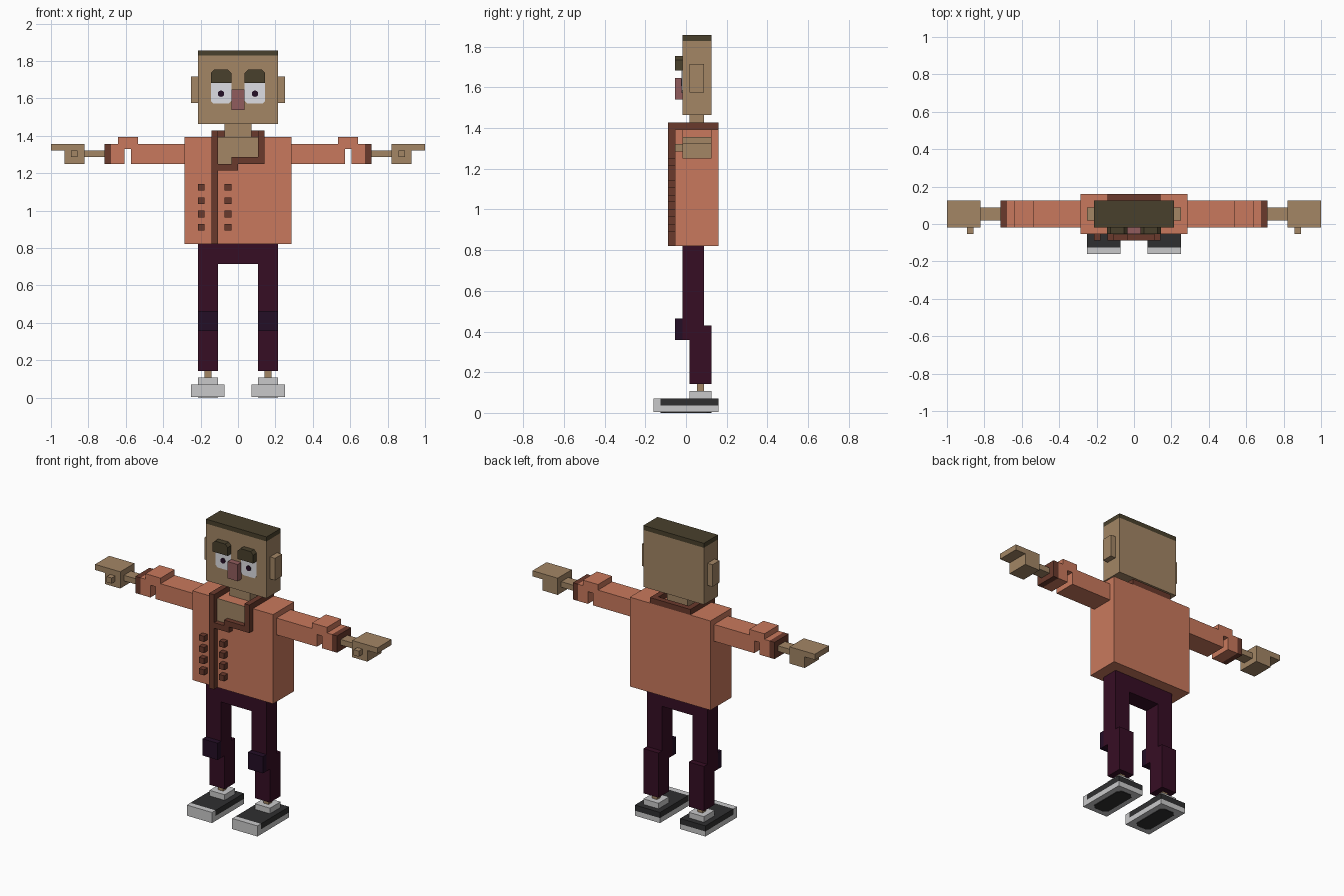
import bpy, bmesh, math
from mathutils import Vector

if "Cube" in bpy.data.objects:
    bpy.data.objects.remove(bpy.data.objects["Cube"])

U = 1 / 28  # one block


def material(name, rgb):
    m = bpy.data.materials.new(name)
    lin = [((c / 255 + 0.055) / 1.055) ** 2.4 for c in rgb]
    m.diffuse_color = (*lin, 1)
    m.use_nodes = True
    m.node_tree.nodes["Principled BSDF"].inputs["Base Color"].default_value = m.diffuse_color
    return m


ORANGE = material("jacket orange", (201, 121, 93))
SKIN = material("skin tan", (163, 134, 101))
HAIR = material("hair olive", (73, 64, 44))
TRIM = material("trim brown", (106, 58, 44))
PANTS = material("trouser plum", (54, 13, 36))
DARK = material("dark indigo", (36, 14, 38))
GREY = material("shoe grey", (201, 201, 202))
BLACK = material("shoe charcoal", (47, 47, 48))
NOSE = material("nose pink", (145, 92, 93))
WHITE = material("eye white", (222, 222, 227))


def prism(name, mat, pts, lo, hi, axis=1, mirror=False):
    """Extrude a profile (the two other axes, in order) from lo to hi."""
    bm = bmesh.new()

    def place(p, d):
        c = list(p)
        c.insert(axis, d)
        return Vector(c) * U

    face = bm.faces.new([bm.verts.new(place(p, lo)) for p in pts])
    ext = bmesh.ops.extrude_face_region(bm, geom=[face])
    step = place((0, 0), hi - lo)
    for v in ext["geom"]:
        if isinstance(v, bmesh.types.BMVert):
            v.co += step
    bmesh.ops.recalc_face_normals(bm, faces=bm.faces)
    me = bpy.data.meshes.new(name)
    bm.to_mesh(me)
    bm.free()
    me.materials.append(mat)
    ob = bpy.data.objects.new(name, me)
    bpy.context.collection.objects.link(ob)
    if mirror:
        ob.modifiers.new("other side", 'MIRROR')
    return ob


def box(name, mat, x, y, z, mirror=False):
    pts = [(x[0], z[0]), (x[1], z[0]), (x[1], z[1]), (x[0], z[1])]
    return prism(name, mat, pts, y[0], y[1], 1, mirror)


# Head
box("head", SKIN, (-6, 6), (-.5, 3.5), (41, 51.2))
box("hair", HAIR, (-6, 6), (-.5, 3.5), (51.2, 52))
box("ear", SKIN, (6, 7), (.5, 2.5), (44.1, 48.05), True)
box("nose", NOSE, (-1, 1), (-1.5, -.5), (43.1, 46.1))
box("neck", SKIN, (-2, 2), (.5, 2.5), (38.5, 41))
prism("eyebrow", HAIR, [(1, 47.1), (4.05, 47.1), (4.05, 48.6), (3.55, 49.1),
                        (1.5, 49.1), (1, 48.6)], -1.5, -.5, 1, True)
prism("eye", WHITE, [(1, 44.4), (1.4, 44), (3.65, 44), (4.05, 44.4),
                     (4.05, 47.2), (1, 47.2)], -.6, -.5, 1, True)
prism("pupil", DARK, [(2.55 + .48 * math.cos(math.tau * i / 12),
                       45.5 + .48 * math.sin(math.tau * i / 12))
                      for i in range(12)], -.7, -.6, 1, True)

# Jacket
box("jacket", ORANGE, (-8, 8), (-1.5, 4.5), (23, 39))
box("bare_chest", SKIN, (-3, 3), (-1.6, -1.5), (35, 39))
prism("jacket_trim", TRIM, [(-4, 23), (-3, 23), (-3, 34), (0, 34), (0, 35),
                            (4, 35), (4, 40), (3, 40), (3, 36), (-1, 36),
                            (-1, 35), (-3, 35), (-3, 40), (-4, 40)], -2.5, -1.5)
prism("collar", TRIM, [(-4, -1.5), (-3, -1.5), (-3, 3.5), (3, 3.5), (3, -1.5),
                       (4, -1.5), (4, 4.5), (-4, 4.5)], 39, 40, 2)
for x in (-6, -2):
    for z in (25, 27, 29, 31):
        box("button", TRIM, (x, x + 1), (-2.5, -1.5), (z, z + 1))

# Arms: sleeve with a raised, slotted elbow
prism("sleeve", ORANGE, [(8, 35), (16, 35), (16, 37.2), (17, 37.2), (17, 35),
                         (19, 35), (19, 38), (18, 38), (18, 39), (15, 39),
                         (15, 38), (8, 38)], -.5, 3.5, 1, True)
box("cuff", TRIM, (19, 20), (-.5, 3.5), (35, 38), True)
box("wrist", SKIN, (20, 23), (.5, 2.5), (36, 37), True)
prism("hand", SKIN, [(23, 35), (26, 35), (26, 37), (28, 37), (28, 38),
                     (23, 38)], -.5, 3.5, 1, True)
box("thumb", SKIN, (24, 25), (-1.5, -.5), (36, 37), True)

# Legs
box("hips", PANTS, (-3, 3), (-.5, 2.5), (20, 23))
prism("trouser_leg", PANTS, [(-.5, 23), (2.5, 23), (2.5, 12), (3.5, 12),
                             (3.5, 4), (.5, 4), (.5, 10), (-.5, 10)],
      3, 6, 0, True)
box("knee_pad", DARK, (3, 6), (-1.5, -.5), (10, 13), True)
box("ankle", SKIN, (4, 5), (1.5, 2.5), (3, 4), True)

# Shoes
box("shoe_collar", GREY, (3, 6), (.5, 3.5), (2, 3), True)
box("shoe_upper", BLACK, (2, 7), (-3.5, 4.5), (1, 2), True)
prism("shoe_sole", GREY, [(-4.5, .1), (4.5, .1), (4.5, 1), (-3.5, 1),
                          (-3.5, 2), (-4.5, 2)], 2, 7, 0, True)
prism("sole_tread", BLACK, [(3, -2.9), (3.6, -3.5), (5.4, -3.5), (6, -2.9),
                            (6, 2.9), (5.4, 3.5), (3.6, 3.5), (3, 2.9)],
      0, .1, 2, True)
